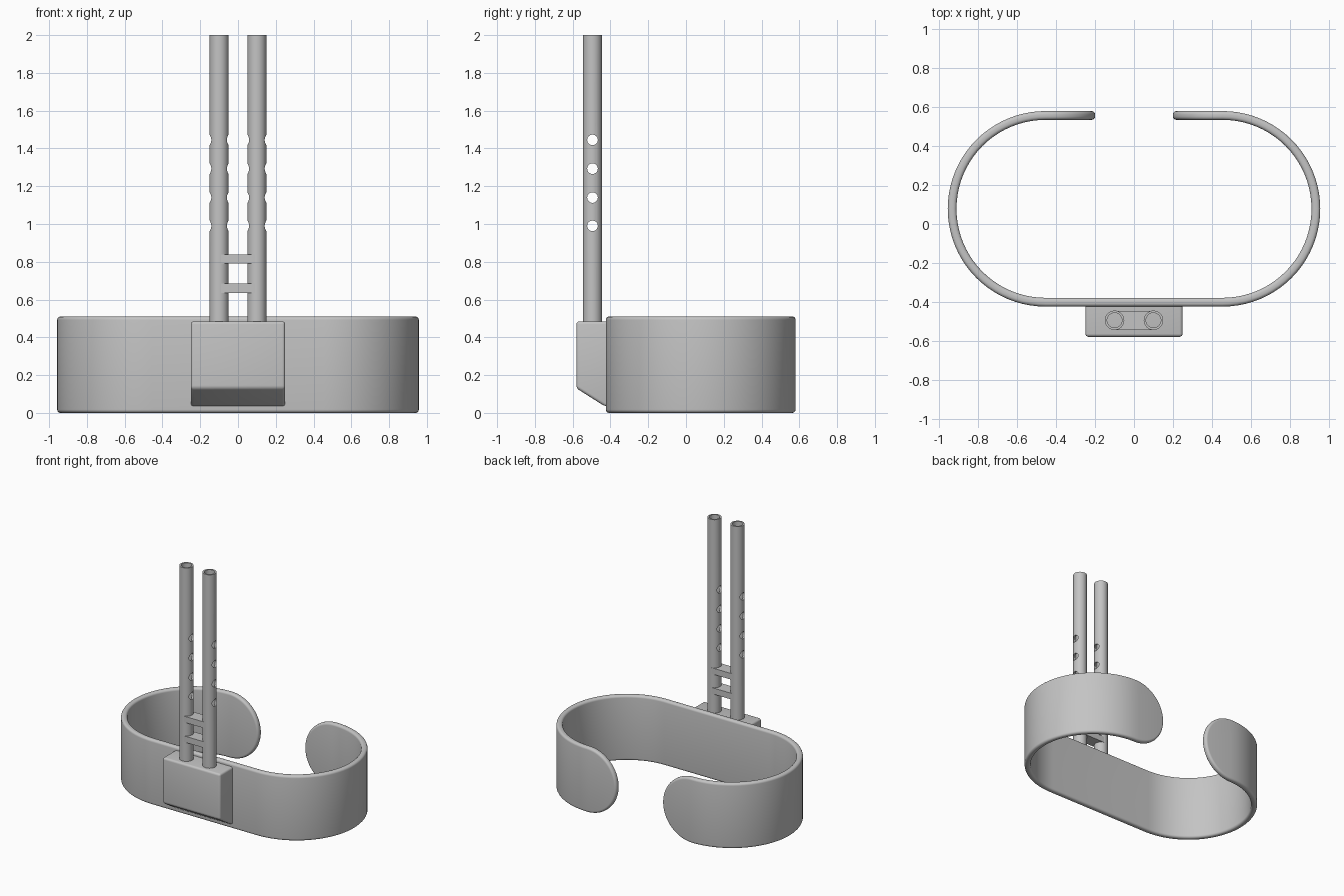
import bpy, bmesh, math
from mathutils import Matrix

cube = bpy.data.objects.get("Cube")
if cube:
    bpy.data.objects.remove(cube)

grey = bpy.data.materials.new("plain grey")
grey.use_nodes = True
COLOR = (0.55, 0.55, 0.55, 1)
grey.diffuse_color = COLOR
grey.node_tree.nodes["Principled BSDF"].inputs["Base Color"].default_value = COLOR

POST_X, POST_Y, POST_R = 0.1, -0.495, 0.05


def make(name, bm):
    bmesh.ops.recalc_face_normals(bm, faces=bm.faces)
    mesh = bpy.data.meshes.new(name)
    bm.to_mesh(mesh)
    bm.free()
    mesh.materials.append(grey)
    obj = bpy.data.objects.new(name, mesh)
    bpy.context.collection.objects.link(obj)
    return obj


def cylinder(bm, radius, length, center, along_x=False):
    matrix = Matrix.Translation(center)
    if along_x:
        matrix = matrix @ Matrix.Rotation(math.pi / 2, 4, 'Y')
    bmesh.ops.create_cone(bm, cap_ends=True, segments=40, radius1=radius,
                          radius2=radius, depth=length, matrix=matrix)


def activate(obj):
    bpy.ops.object.select_all(action='DESELECT')
    obj.select_set(True)
    bpy.context.view_layer.objects.active = obj


def cut(obj, cutters):
    activate(obj)
    for cutter in cutters:
        mod = obj.modifiers.new("cut", 'BOOLEAN')
        mod.operation, mod.solver, mod.object = 'DIFFERENCE', 'EXACT', cutter
        bpy.ops.object.modifier_apply(modifier=mod.name)


def smooth(obj, degrees=35):
    activate(obj)
    bpy.ops.object.shade_smooth_by_angle(angle=math.radians(degrees))


# Open band: a round-ended strip, wrapped around a stadium path
BEND_R, BEND_X, BEND_Y = 0.48, 0.455, 0.078
HALF_H, HALF_T, FILLET = 0.255, 0.0225, 0.018
ARC = math.pi * BEND_R
CAP_START = BEND_X + ARC


def wrap(s, u, z):
    """Strip length s, outward offset u and height z to a point in space."""
    side, s = math.copysign(1, s), abs(s)
    r = BEND_R + u
    if s < BEND_X:
        x, y = s, -r
    elif s < CAP_START:
        a = (s - BEND_X) / BEND_R
        x, y = BEND_X + r * math.sin(a), -r * math.cos(a)
    else:
        x, y = BEND_X - (s - CAP_START), r
    return (side * x, BEND_Y + y, HALF_H + z)


def strip_row(inset):
    """Length and half height of the strip outline from end to end."""
    r = HALF_H - inset
    half = [(0, r)]
    half += [(BEND_X + ARC * i / 40, r) for i in range(40)]
    for i in range(21):
        a = math.pi / 2 * i / 20
        half.append((CAP_START + r * math.sin(a), r * math.cos(a)))
    return [(-s, h) for s, h in reversed(half[1:])] + half


bm = bmesh.new()
edge = []
for i in range(6):
    a = math.pi / 2 * i / 5
    edge.append((HALF_T - FILLET + FILLET * math.cos(a), FILLET * (1 - math.sin(a))))
edge += [(-u, inset) for u, inset in reversed(edge)]
loops = []
for u, inset in edge:
    row = strip_row(inset)
    points = [(s, h) for s, h in row] + [(s, -h) for s, h in reversed(row)]
    loops.append([bm.verts.new(wrap(s, u, z)) for s, z in points])
count = len(loops[0])
for a, b in zip(loops, loops[1:]):
    for i in range(count):
        j = (i + 1) % count
        bm.faces.new((a[i], a[j], b[j], b[i]))
for loop in (loops[0], loops[-1]):
    for i in range(count // 2 - 1):
        bm.faces.new((loop[i], loop[i + 1], loop[count - 2 - i], loop[count - 1 - i]))
bmesh.ops.remove_doubles(bm, verts=bm.verts, dist=1e-5)
smooth(make("open_band", bm))

# Mounting block: side profile with a sloped underside, rounded except at the back
FRONT, BACK = -0.58, -0.41
bm = bmesh.new()
profile = [(BACK, 0.035), (-0.43, 0.035), (FRONT, 0.13), (FRONT, 0.485), (BACK, 0.485)]
face = bm.faces.new([bm.verts.new((-0.25, y, z)) for y, z in profile])
moved = bmesh.ops.extrude_face_region(bm, geom=[face])["geom"]
bmesh.ops.translate(bm, vec=(0.5, 0, 0),
                    verts=[v for v in moved if isinstance(v, bmesh.types.BMVert)])
rim = [e for e in bm.edges if not all(abs(v.co.y - BACK) < 1e-4 for v in e.verts)]
bmesh.ops.recalc_face_normals(bm, faces=bm.faces)
bmesh.ops.bevel(bm, geom=rim, offset=0.016, segments=4, profile=0.5, affect='EDGES')
smooth(make("mounting_block", bm))

# Cutters for the hollow bores and the row of cross holes
bm = bmesh.new()
for x in (-POST_X, POST_X):
    cylinder(bm, 0.038, 2, (x, POST_Y, 1.45))
bores = make("bore_cutter", bm)
bm = bmesh.new()
for z in (0.99, 1.14, 1.293, 1.445):
    cylinder(bm, 0.028, 0.6, (0, POST_Y, z), along_x=True)
holes = make("hole_cutter", bm)

# Twin hollow posts
for name, x in (("left_post", POST_X), ("right_post", -POST_X)):
    bm = bmesh.new()
    cylinder(bm, POST_R, 1.54, (x, POST_Y, 1.23))
    post = make(name, bm)
    cut(post, (bores, holes))
    smooth(post)

# Rungs joining the posts
for name, z in (("lower_rung", 0.66), ("upper_rung", 0.815)):
    bm = bmesh.new()
    bmesh.ops.create_cube(bm, size=1, matrix=Matrix.Translation((0, POST_Y, z))
                          @ Matrix.Diagonal((0.18, 0.098, 0.048, 1)))
    rung = make(name, bm)
    cut(rung, (bores,))
    smooth(rung)

for cutter in (bores, holes):
    bpy.data.objects.remove(cutter)
